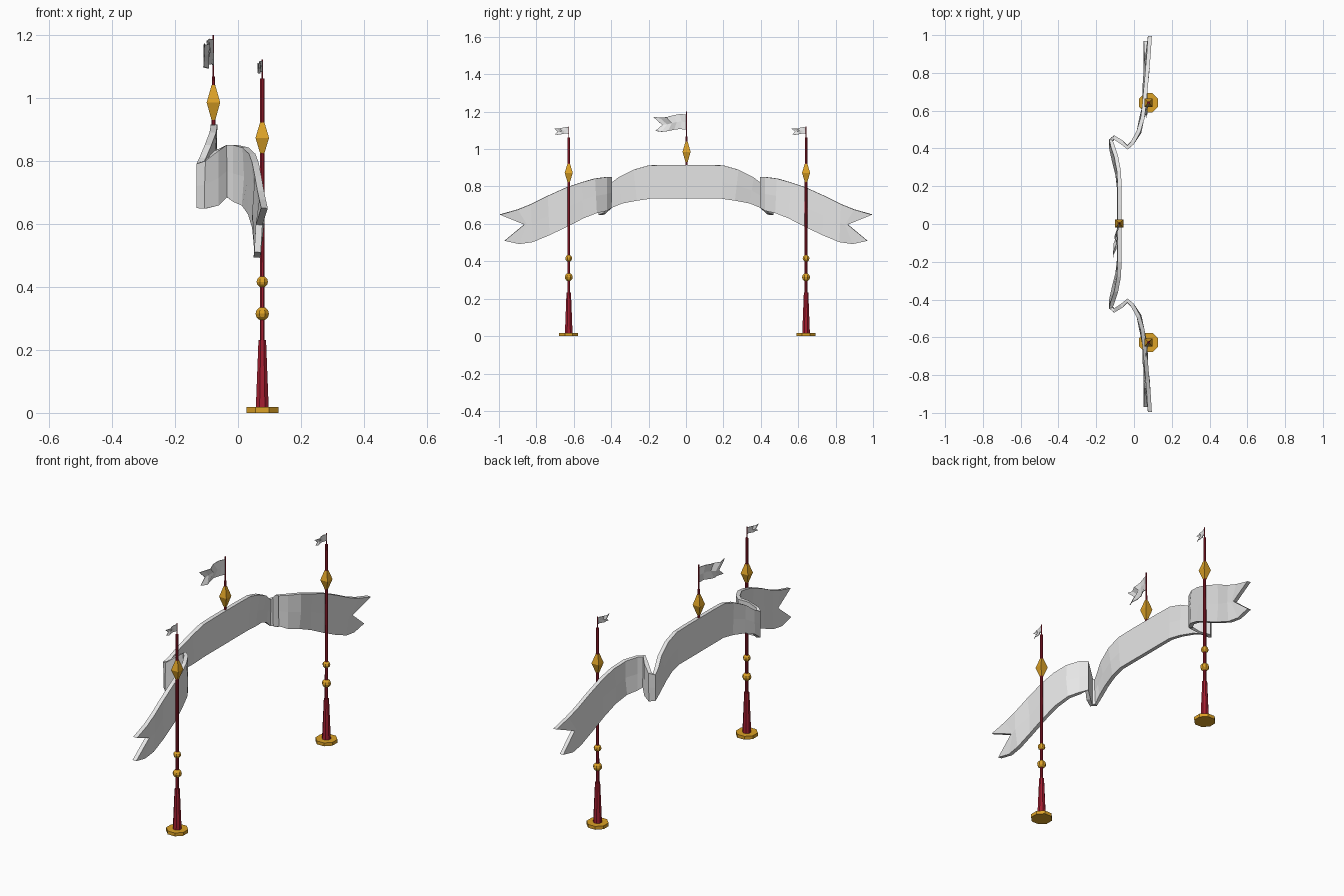
import bpy, bmesh, math

if "Cube" in bpy.data.objects:
    bpy.data.objects.remove(bpy.data.objects["Cube"])

def material(name, rgb):
    m = bpy.data.materials.new(name)
    m.diffuse_color = (*rgb, 1)
    m.use_nodes = True
    m.node_tree.nodes["Principled BSDF"].inputs["Base Color"].default_value = m.diffuse_color
    return m

RED = material("deep red", (0.37, 0.013, 0.03))
GOLD = material("gold", (0.72, 0.36, 0.02))
CLOTH = material("pale cloth", (0.8, 0.8, 0.8))

def finish(name, bm, mat):
    bmesh.ops.recalc_face_normals(bm, faces=bm.faces)
    me = bpy.data.meshes.new(name)
    bm.to_mesh(me)
    bm.free()
    me.materials.append(mat)
    ob = bpy.data.objects.new(name, me)
    bpy.context.collection.objects.link(ob)
    return ob

def lathe(name, profile, segs, x, y, mat, turn=0.5):
    """Stack of rings (radius, z) with capped ends."""
    bm = bmesh.new()
    rings = []
    for r, z in profile:
        rings.append([bm.verts.new((x + r * math.cos(2 * math.pi * (i + turn) / segs),
                                    y + r * math.sin(2 * math.pi * (i + turn) / segs), z))
                      for i in range(segs)])
    for a, b in zip(rings, rings[1:]):
        for i in range(segs):
            j = (i + 1) % segs
            bm.faces.new((a[i], a[j], b[j], b[i]))
    bm.faces.new(rings[0])
    bm.faces.new(rings[-1])
    return finish(name, bm, mat)

def sheet(name, columns, thick, mat):
    """Thickened cloth from columns of points."""
    bm = bmesh.new()
    vs = [[bm.verts.new(p) for p in col] for col in columns]
    for a, b in zip(vs, vs[1:]):
        for k in range(len(a) - 1):
            bm.faces.new((a[k], b[k], b[k + 1], a[k + 1]))
    ob = finish(name, bm, mat)
    s = ob.modifiers.new("thickness", 'SOLIDIFY')
    s.thickness = thick
    s.offset = 0
    return ob

def ball(name, r, z, x, y):
    prof = [(max(r * math.sin(math.pi * i / 6), 0.002), z - 0.95 * r * math.cos(math.pi * i / 6))
            for i in range(7)]
    lathe(name, prof, 8, x, y, GOLD)

def diamond(name, z, h, x, y):
    q = math.sqrt(2)
    lathe(name, [(0.006 * q, z - h), (0.0215 * q, z), (0.006 * q, z + h)], 4, x, y, GOLD)

def pennant(name, x, y, z, length, height):
    # wavy swallow-tailed flag flying towards -y
    cols = []
    n = 5
    for i in range(n + 1):
        t = i / n
        col = []
        for k in range(3):
            v = 1 - k / 2
            u = t * (0.72 if k == 1 else 1 - 0.04 * k)
            wave = 0.13 * math.sin(5.5 * u + 1.2 * k) * min(1, 3 * u)
            col.append((x - length * (0.09 * u + abs(wave) * 0.75 + (0.02 if k == 1 else 0) * u),
                        y - length * u,
                        z + height * (v * (1 - 0.12 * t) + 0.09 * math.sin(6 * u + 0.4))))
        cols.append(col)
    sheet(name, cols, 0.003, CLOTH)

# folded banner: half stations of (y top, x top, z top, y bottom, x bottom, z bottom)
half = [
    (0.10, -.076, .915, 0.10, -.080, .735),
    (0.20, -.076, .913, 0.19, -.080, .735),
    (0.28, -.080, .890, 0.26, -.088, .725),
    (0.36, -.095, .850, 0.34, -.108, .710),
    (0.41, -.112, .810, 0.40, -.121, .685),
    (0.445, -.122, .790, 0.44, -.122, .650),
    (0.458, -.105, .800, 0.458, -.105, .648),
    (0.435, -.068, .832, 0.435, -.068, .658),
    (0.405, -.035, .850, 0.408, -.035, .685),
    (0.43, -.008, .850, 0.43, -.008, .670),
    (0.49, .024, .842, 0.48, .022, .658),
    (0.56, .045, .822, 0.55, .042, .630),
    (0.64, .055, .795, 0.63, .055, .588),
    (0.74, .064, .750, 0.73, .060, .540),
    (0.83, .072, .705, 0.82, .062, .503),
    (0.90, .078, .677, 0.89, .060, .493),
    (0.995, .084, .650, 0.97, .062, .510),
]

def column(s, side, i):
    yt, xt, zt, yb, xb, zb = s
    mid = [(xt + xb) / 2, (yt + yb) / 2, (zt + zb) / 2]
    if i >= len(half) - 2:      # swallow-tail notch
        mid = [0.067, 0.85 + 0.015 * (i - len(half) + 2), 0.597]
    elif i > 9:                 # slight crease in the outer cloth
        mid[0] += 0.006 * (-1) ** i
    return [(xt, side * yt, zt), (mid[0], side * mid[1], mid[2]), (xb, side * yb, zb)]

right = [column(s, 1, i) for i, s in enumerate(half)]
left = [column(s, -1, i) for i, s in enumerate(half)]
sheet("folded_banner", left[::-1] + right, 0.021, CLOTH)

# two side poles with base, ornaments and pennant
PX = 0.077
for side, py in (("left", -0.627), ("right", 0.642)):
    lathe(side + "_base_plate", [(0.055, 0), (0.055, 0.018)], 8, PX, py, GOLD)
    lathe(side + "_pole_foot", [(0.022, 0.018), (0.013, 0.232)], 8, PX, py, RED)
    lathe(side + "_pole", [(0.0085, 0.23), (0.0075, 1.062)], 8, PX, py, RED)
    ball(side + "_lower_ball", 0.023, 0.315, PX, py)
    ball(side + "_upper_ball", 0.0195, 0.416, PX, py)
    diamond(side + "_diamond", 0.873, 0.052, PX, py)
    lathe(side + "_flag_stick", [(0.0025, 1.06), (0.0025, 1.122)], 6, PX, py, RED)
    pennant(side + "_pennant", PX, py, 1.08, 0.08, 0.035)

# centre finial on top of the banner
CX, CY = -0.078, 0.003
lathe("centre_post", [(0.0065, 0.90), (0.0055, 1.068)], 8, CX, CY, RED)
diamond("centre_diamond", 0.985, 0.055, CX, CY)
lathe("centre_flag_stick", [(0.003, 1.066), (0.003, 1.2)], 6, CX, CY, RED)
pennant("centre_pennant", CX, CY, 1.1, 0.18, 0.082)
